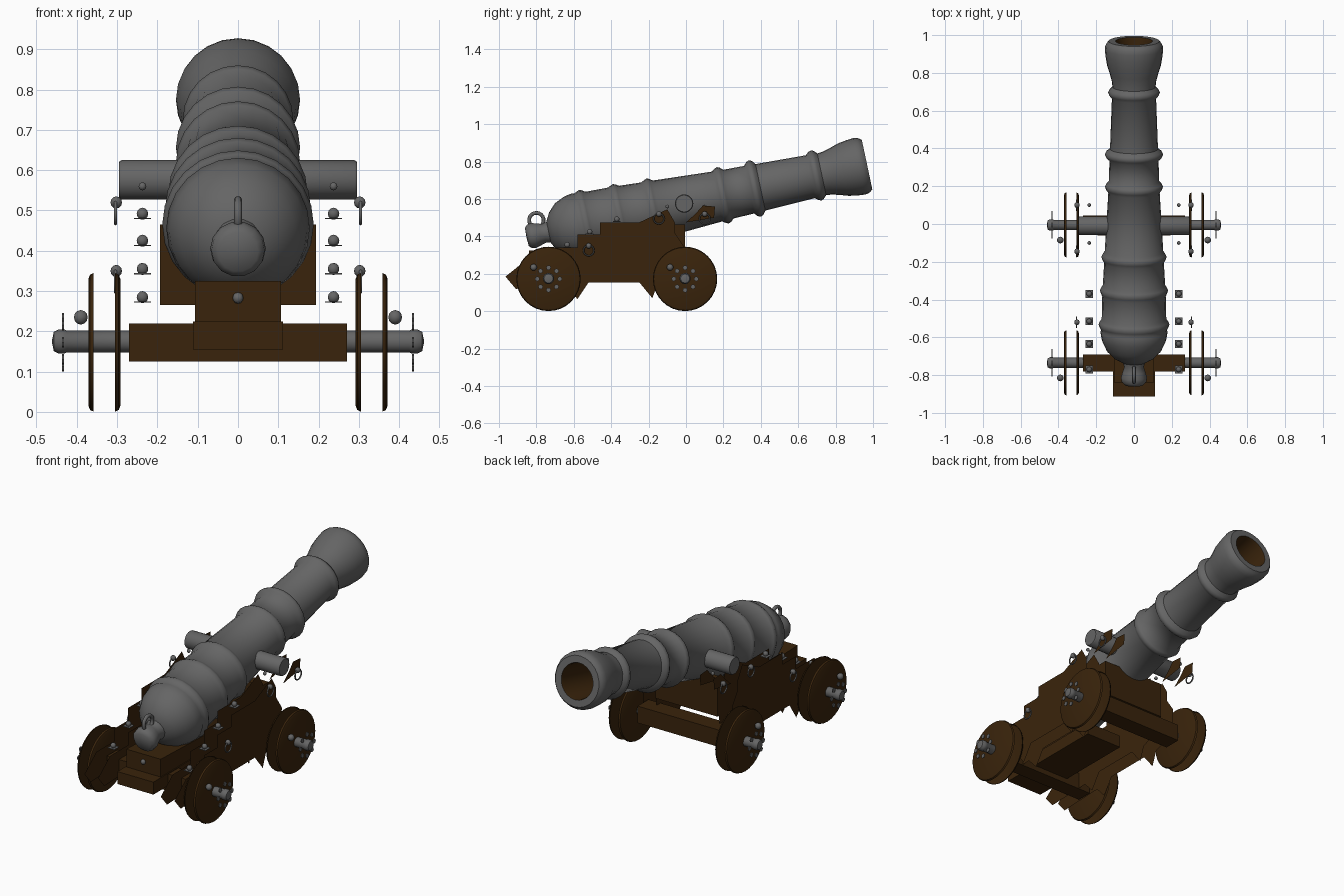
import bpy, bmesh, math
from mathutils import Matrix, Vector

if "Cube" in bpy.data.objects:
    bpy.data.objects.remove(bpy.data.objects["Cube"])


def material(name, rgb):
    m = bpy.data.materials.new(name)
    m.diffuse_color = (*rgb, 1)
    m.use_nodes = True
    m.node_tree.nodes["Principled BSDF"].inputs["Base Color"].default_value = m.diffuse_color
    return m


IRON = material("dark_iron", (0.13, 0.13, 0.13))
WOOD = material("dark_wood", (0.042, 0.0175, 0.0035))
TILT = math.radians(12)
PIVOT = Vector((0, -0.01, 0.576))
AXLES = {"front": -0.005, "rear": -0.735}


def finish(bm, name, mats, smooth=None):
    me = bpy.data.meshes.new(name)
    bm.to_mesh(me)
    bm.free()
    ob = bpy.data.objects.new(name, me)
    bpy.context.collection.objects.link(ob)
    for m in mats:
        me.materials.append(m)
    if smooth:
        bpy.ops.object.select_all(action='DESELECT')
        ob.select_set(True)
        bpy.context.view_layer.objects.active = ob
        bpy.ops.object.shade_smooth_by_angle(angle=math.radians(smooth))
    return ob


def lathe(bm, profile, matrix, n=24, mat=0):
    """Revolve (radius, distance) points about local z; a radius of 0 closes the end."""
    rings = []
    for r, s in profile:
        if r == 0:
            rings.append([bm.verts.new(matrix @ Vector((0, 0, s)))])
        else:
            rings.append([bm.verts.new(matrix @ Vector((r * math.cos(2 * math.pi * i / n),
                          r * math.sin(2 * math.pi * i / n), s))) for i in range(n)])
    for a, b in zip(rings, rings[1:]):
        for i in range(n):
            j = (i + 1) % n
            q = [a[i % len(a)], a[j % len(a)], b[j % len(b)], b[i % len(b)]]
            bm.faces.new(list(dict.fromkeys(q))).material_index = mat


def box(name, x, y0, y1, z0, z1, z1_rear=None):
    """Symmetric wooden block; z1_rear lets the top slope."""
    bm = bmesh.new()
    bmesh.ops.create_cube(bm, size=1)
    for v in bm.verts:
        rear = v.co.y < 0
        top = z1_rear if (rear and z1_rear is not None) else z1
        v.co = (v.co.x * 2 * x, y0 if rear else y1, top if v.co.z > 0 else z0)
    return finish(bm, name, [WOOD])


def ball(bm, p, r):
    bmesh.ops.create_uvsphere(bm, u_segments=10, v_segments=6, radius=r,
                              matrix=Matrix.Translation(p))


def torus(bm, matrix, R, r, n=18, k=8):
    grid = [[bm.verts.new(matrix @ Vector(((R + r * math.cos(2 * math.pi * b / k)) * math.cos(2 * math.pi * a / n),
                                           (R + r * math.cos(2 * math.pi * b / k)) * math.sin(2 * math.pi * a / n),
                                           r * math.sin(2 * math.pi * b / k)))) for b in range(k)] for a in range(n)]
    for a in range(n):
        c = (a + 1) % n
        for b in range(k):
            d = (b + 1) % k
            bm.faces.new((grid[a][b], grid[c][b], grid[c][d], grid[a][d]))


# barrel: dome, bands, flared muzzle, and brown bore
along = Matrix.Translation(PIVOT) @ Matrix.Rotation(TILT - math.pi / 2, 4, 'X')


def band(s, r_in, r_out):
    return [(r_in, s - .032), (r_out - .006, s - .016), (r_out, s), (r_out - .006, s + .014), (r_in - .003, s + .03)]


outer = [(0, -.745), (.06, -.74), (.105, -.715), (.145, -.675), (.17, -.62), (.178, -.575)]
for s, a, b in ((-.533, .174, .188), (-.35, .168, .181), (-.168, .158, .173),
                (.212, .136, .154), (.387, .13, .154), (.722, .117, .137)):
    outer += band(s, a, b)
outer += [(.117, .78), (.127, .82), (.143, .87), (.151, .92), (.154, .955), (.152, .975), (.145, .988),
          (.135, 1.0), (.098, 1.0)]
bm = bmesh.new()
lathe(bm, outer, along)
lathe(bm, [(.098, 1.0), (.094, .985), (.094, .55), (0, .55)], along, mat=1)
bmesh.ops.remove_doubles(bm, verts=bm.verts, dist=1e-5)
finish(bm, "barrel", [IRON, WOOD], 50)

# breech knob and its loop
bm = bmesh.new()
lathe(bm, [(0, -.862), (.05, -.86), (.066, -.845), (.069, -.82), (.06, -.79), (.052, -.765), (.06, -.735)], along, 14)
finish(bm, "breech_knob", [IRON], 50)
bm = bmesh.new()
torus(bm, Matrix.Translation((0, -.8, .487)) @ Matrix.Rotation(math.pi / 2, 4, 'Y'), .039, .01)
finish(bm, "breech_loop", [IRON], 60)

# trunnions
bm = bmesh.new()
lathe(bm, [(0, -.295), (.045, -.295), (.049, -.289), (.049, .289), (.045, .295), (0, .295)],
      Matrix.Translation(PIVOT) @ Matrix.Rotation(math.pi / 2, 4, 'Y'), 20)
finish(bm, "trunnions", [IRON], 40)

# cheek boards: open side panels with stepped tops
cheek = [(-.965, .185), (-.86, .27), (-.70, .27), (-.70, .34), (-.58, .34), (-.58, .41), (-.46, .41),
         (-.46, .475), (-.25, .475), (-.10, .545), (-.06, .475), (-.06, .42), (-.01, .345), (-.02, .2),
         (-.15, .15), (-.18, .07), (-.25, .155), (-.52, .155), (-.58, .065), (-.64, .13), (-.91, .12)]
brace = [(.0, .475), (.15, .5), (.155, .56), (.09, .565), (.05, .52)]
for side, tag in ((-1, "left"), (1, "right")):
    bm = bmesh.new()
    for x in (.195, .28):
        for poly in (cheek, brace):
            f = bm.faces.new([bm.verts.new((side * x, y, z)) for y, z in poly])
            f.normal_update()
            if f.normal.x * side * (x - .24) < 0:
                f.normal_flip()
    bmesh.ops.triangulate(bm, faces=bm.faces[:])
    finish(bm, tag + "_cheek", [WOOD])

# timbers between the cheeks
box("front_axle_beam", .27, -.052, .045, .125, .22)
box("rear_axle_beam", .27, -.78, -.69, .125, .22)
box("transom", .194, -.06, -.005, .265, .465)
box("bed_plank", .112, -.912, -.25, .155, .225)
box("elevating_wedge", .107, -.84, -.4, .225, .31, .325)

# axles and wheels
for pos, y in AXLES.items():
    bm = bmesh.new()
    m = Matrix.Translation((0, y, .175)) @ Matrix.Rotation(math.pi / 2, 4, 'Y')
    half = [(.027, .26), (.027, .425), (.030, .43), (.030, .445), (.024, .457), (0, .462)]
    lathe(bm, [(r, -s) for r, s in reversed(half)] + half, m, 16)
    finish(bm, pos + "_axle", [IRON], 40)
    for side, tag in ((-1, "left"), (1, "right")):
        m = Matrix.Translation((0, y, .173)) @ Matrix.Rotation(side * math.pi / 2, 4, 'Y')
        bm = bmesh.new()
        lathe(bm, [(0, .371), (.158, .371), (.168, .367), (.172, .358)], m, 32)
        lathe(bm, [(.172, .305), (.168, .296), (.158, .292), (0, .292)], m, 32)
        bmesh.ops.recalc_face_normals(bm, faces=bm.faces[:])
        # each shell faces away from the gap between the two discs
        for f in bm.faces:
            if f.normal.x * side * (abs(f.calc_center_median().x) - .33) < 0:
                f.normal_flip()
        finish(bm, f"{pos}_{tag}_wheel", [WOOD], 30)
        # hub bolts and linch pin
        bm = bmesh.new()
        for i in range(8):
            a = 2 * math.pi * i / 8
            bmesh.ops.create_cone(bm, cap_ends=True, segments=8, radius1=.013, radius2=.013, depth=.005,
                                  matrix=m @ Matrix.Translation((.06 * math.cos(a), .06 * math.sin(a), .434)))
        ball(bm, (side * .39, y - .08, .235), .018)
        finish(bm, f"{pos}_{tag}_hub_bolts", [IRON], 40)

# step bolts with square washers, and ring bolts
for side, tag in ((-1, "left"), (1, "right")):
    bm = bmesh.new()
    for y, z in ((-.77, .285), (-.635, .355), (-.515, .425), (-.37, .492)):
        ball(bm, (side * .237, y, z), .015)
        bmesh.ops.create_cube(bm, size=1, matrix=Matrix.Translation((side * .237, y, z - .012))
                              @ Matrix.Diagonal((.042, .042, .003, 1)))
    for y in (-.1, .1):
        ball(bm, (side * .237, y, .56), .01)
    finish(bm, tag + "_step_bolts", [IRON], 60)
    bm = bmesh.new()
    for y, z in ((-.145, .52), (.1, .52), (-.52, .35)):
        ball(bm, (side * .302, y, z), .015)
        torus(bm, Matrix.Translation((side * .304, y, z - .025)) @ Matrix.Rotation(math.pi / 2, 4, 'Y'), .028, .004, 16, 6)
    finish(bm, tag + "_ring_bolts", [IRON], 60)
bm = bmesh.new()
ball(bm, (0, -.842, .283), .014)
finish(bm, "wedge_bolt", [IRON], 60)
